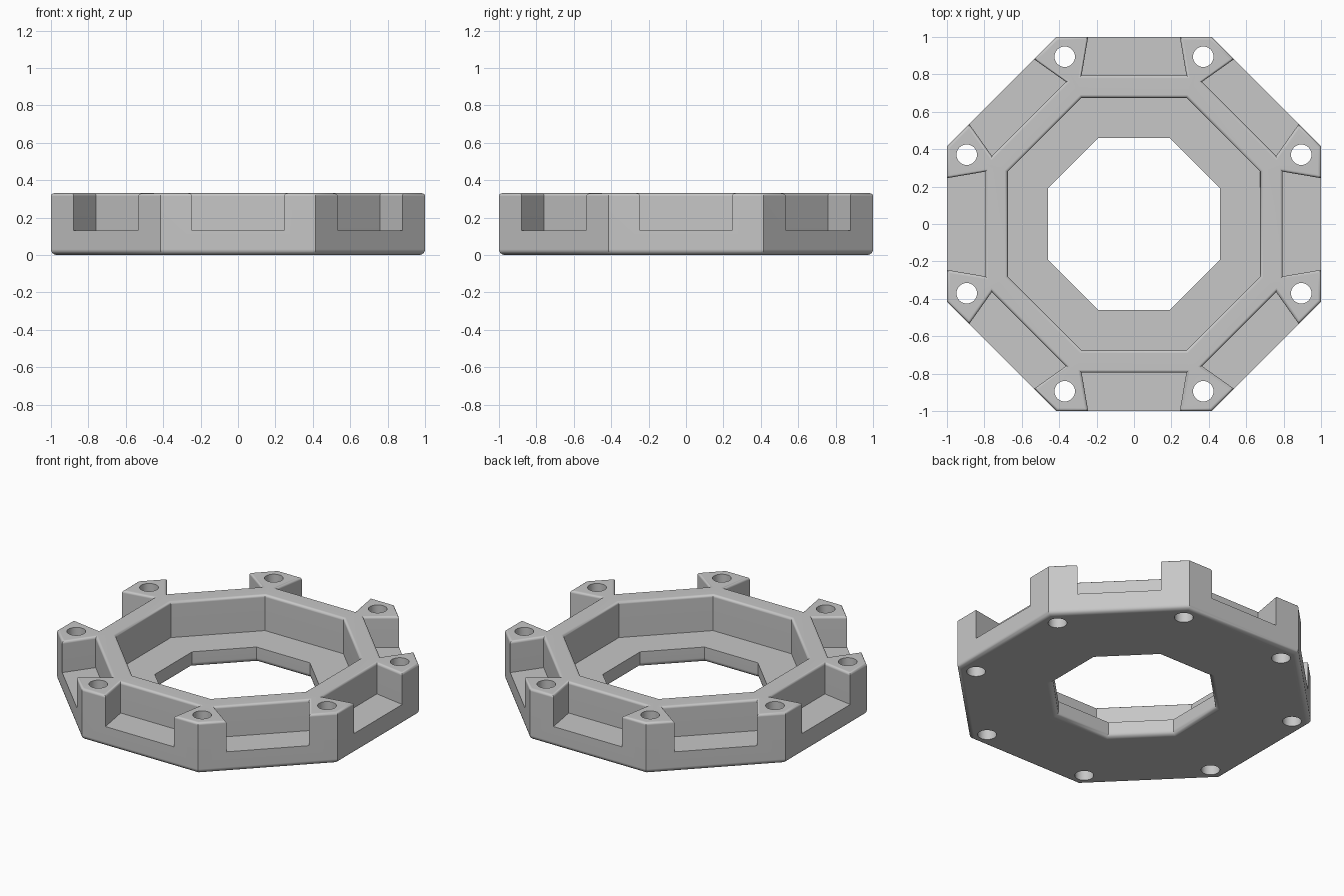
import bpy
import bmesh
from math import pi, tan, sin, cos
from mathutils import Matrix, Vector

if "Cube" in bpy.data.objects:
    bpy.data.objects.remove(bpy.data.objects["Cube"])

SIDES = 8
TOP, POCKET_Z, FLOOR_Z = 0.33, 0.13, 0.1
OUTER, RING, RECESS, HOLE = 1.0, 0.795, 0.675, 0.46   # apothems
CORNER = tan(pi / SIDES)

grey = bpy.data.materials.new("light grey")
grey.use_nodes = True
colour = (0.57, 0.57, 0.57, 1)
grey.diffuse_color = colour
grey.node_tree.nodes["Principled BSDF"].inputs["Base Color"].default_value = colour


def corner(apothem, z, side=1):
    return (side * apothem * CORNER, apothem, z)


def notch(z, side, inner):
    return (side * 0.28, RING, z) if inner else (side * 0.245, OUTER, z)


# One eighth of the ring, turned around the centre
turn = Matrix.Rotation(2 * pi / SIDES, 4, 'Z')


def turned(p):
    return tuple(turn.inverted() @ Vector(p))


def band(a, b):
    """Quad between two corner rings given as (apothem, z)."""
    return [corner(*a, -1), corner(*a), corner(*b), corner(*b, -1)]


def notch_wall(side):
    return [notch(z, side, i) for z, i in
            ((TOP, False), (TOP, True), (POCKET_Z, True), (POCKET_Z, False))]


sector = [
    band((OUTER, 0), (HOLE, 0)),                       # underside
    band((HOLE, 0), (HOLE, FLOOR_Z)),                  # centre opening
    band((HOLE, FLOOR_Z), (RECESS, FLOOR_Z)),          # inner ledge
    band((RECESS, FLOOR_Z), (RECESS, TOP)),            # recess wall
    [notch(TOP, -1, True), notch(TOP, 1, True),        # rim top
     corner(RECESS, TOP), corner(RECESS, TOP, -1)],
    [notch(TOP, 1, False), corner(OUTER, TOP),         # post top
     turned(notch(TOP, -1, False)), turned(notch(TOP, -1, True)),
     corner(RECESS, TOP), notch(TOP, 1, True)],
    [corner(OUTER, 0, -1), corner(OUTER, 0), corner(OUTER, TOP),   # outer wall
     notch(TOP, 1, False), notch(POCKET_Z, 1, False),
     notch(POCKET_Z, -1, False), notch(TOP, -1, False), corner(OUTER, TOP, -1)],
    [notch(POCKET_Z, s, i) for s, i in                 # pocket floor
     ((-1, False), (1, False), (1, True), (-1, True))],
    [notch(z, s, True) for s, z in                     # pocket back wall
     ((-1, POCKET_Z), (1, POCKET_Z), (1, TOP), (-1, TOP))],
    notch_wall(1), notch_wall(-1),
]

bm = bmesh.new()
for k in range(SIDES):
    rot = Matrix.Rotation(2 * pi * k / SIDES, 4, 'Z')
    for face in sector:
        bm.faces.new([bm.verts.new(rot @ Vector(p)) for p in face])
bmesh.ops.remove_doubles(bm, verts=bm.verts, dist=0.0005)
bmesh.ops.recalc_face_normals(bm, faces=bm.faces)


# Rounded rims: fine on top, broader underneath
def round_rim(z, width):
    edges = [e for e in bm.edges
             if all(abs(v.co.z - z) < 0.0005 for v in e.verts)
             and e.calc_face_angle(0) > 0.5]
    bmesh.ops.bevel(bm, geom=edges, offset=width, offset_type='OFFSET',
                    segments=4, profile=0.5, affect='EDGES')


round_rim(TOP, 0.016)
round_rim(0, 0.03)
mesh = bpy.data.meshes.new("octagonal_ring")
bm.to_mesh(mesh)
bm.free()
ring = bpy.data.objects.new("octagonal_ring", mesh)
bpy.context.collection.objects.link(ring)
mesh.materials.append(grey)

# Screw holes through the posts
bm = bmesh.new()
for k in range(SIDES):
    a = 2 * pi * (k + 0.5) / SIDES
    place = Matrix.Translation((0.968 * cos(a), 0.968 * sin(a), TOP / 2))
    bmesh.ops.create_cone(bm, cap_ends=True, segments=40, radius1=0.055,
                          radius2=0.055, depth=1, matrix=place)
cut_mesh = bpy.data.meshes.new("screw_hole_cutter")
bm.to_mesh(cut_mesh)
bm.free()
cut_mesh.materials.append(grey)
cutter = bpy.data.objects.new("screw_hole_cutter", cut_mesh)
cutter.hide_render = True
bpy.context.collection.objects.link(cutter)

cut = ring.modifiers.new("screw_holes", 'BOOLEAN')
cut.operation = 'DIFFERENCE'
cut.solver = 'EXACT'
cut.object = cutter
bpy.context.view_layer.update()
graph = bpy.context.evaluated_depsgraph_get()
ring.data = bpy.data.meshes.new_from_object(ring.evaluated_get(graph))
ring.modifiers.clear()
bpy.data.objects.remove(cutter)

# Smooth the rounded rims while flat faces stay flat
bpy.ops.object.select_all(action='DESELECT')
ring.select_set(True)
bpy.context.view_layer.objects.active = ring
bpy.ops.object.shade_smooth_by_angle(angle=0.5)
weighted = ring.modifiers.new("flat_face_normals", 'WEIGHTED_NORMAL')
weighted.keep_sharp = True
